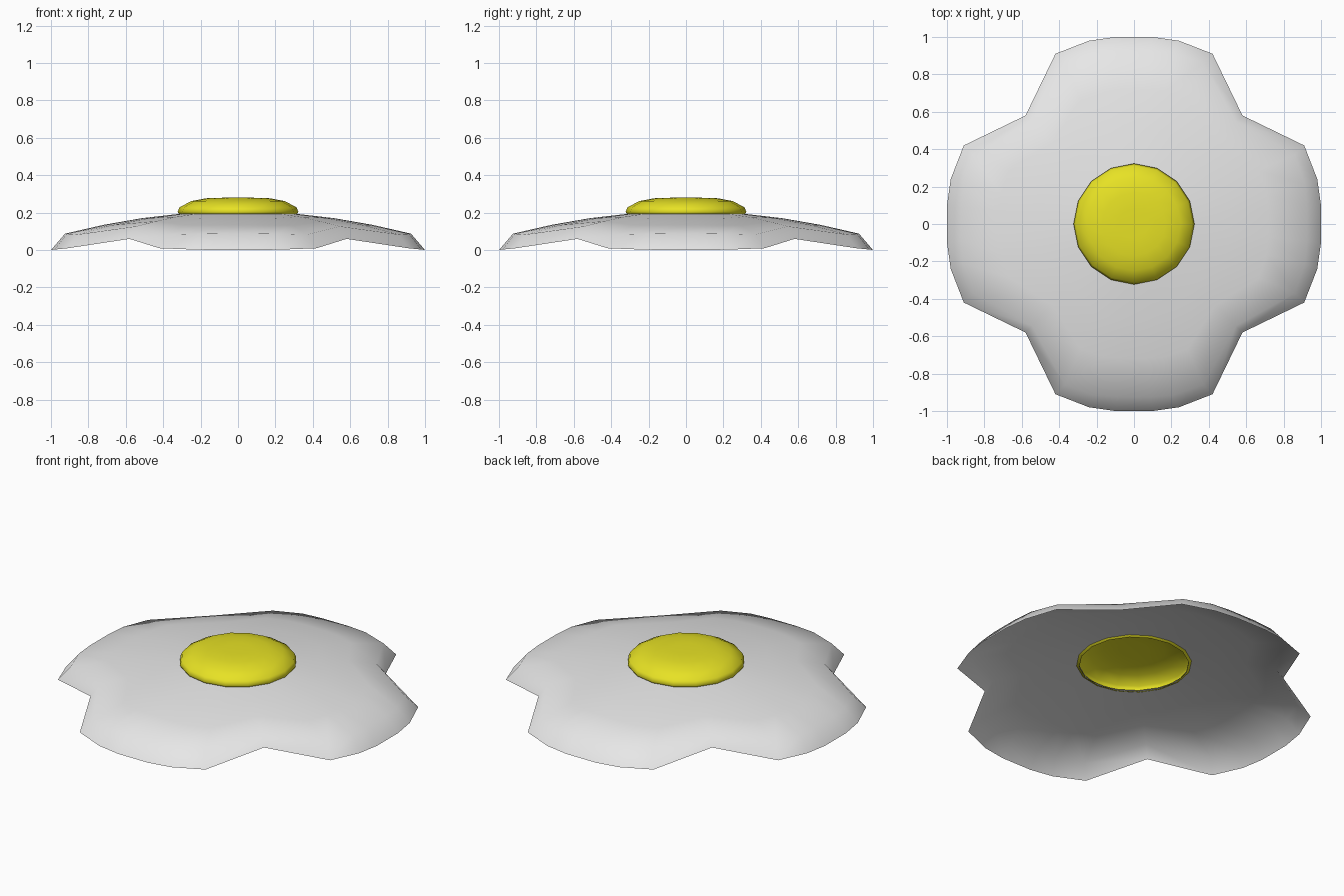
import bpy, bmesh, math

if "Cube" in bpy.data.objects:
    bpy.data.objects.remove(bpy.data.objects["Cube"])


def material(name, rgb):
    m = bpy.data.materials.new(name)
    m.diffuse_color = (*rgb, 1)
    m.use_nodes = True
    m.node_tree.nodes["Principled BSDF"].inputs["Base Color"].default_value = m.diffuse_color
    return m


def loft(name, rings, mat, cap=False):
    """Join equal-length closed rings with quads, open at both ends unless capped."""
    bm = bmesh.new()
    loops = [[bm.verts.new(p) for p in ring] for ring in rings]
    n = len(loops[0])
    for a, b in zip(loops, loops[1:]):
        for i in range(n):
            j = (i + 1) % n
            bm.faces.new((a[i], a[j], b[j], b[i]))
    if cap:
        bm.faces.new(loops[-1])
    for f in bm.faces:
        f.smooth = True
    mesh = bpy.data.meshes.new(name)
    bm.to_mesh(mesh)
    bm.free()
    mesh.materials.append(mat)
    obj = bpy.data.objects.new(name, mesh)
    bpy.context.collection.objects.link(obj)
    return obj


def four_fold(points):
    """Repeat one lobe (x, y, z) four times around z."""
    ring = []
    for k in range(4):
        c, s = round(math.cos(k * math.pi / 2)), round(math.sin(k * math.pi / 2))
        ring += [(x * c - y * s, x * s + y * c, z) for x, y, z in points]
    return ring


def lobe(half, notch):
    """Mirror half a lobe about its axis and end it with the notch."""
    return [(x, -y, z) for x, y, z in reversed(half)] + half + [notch]


# Egg white: outer rim, crease, then a shallow dome up to an open hole
rim = lobe([(1.0, 0.10, 0.0), (0.98, 0.24, 0.003), (0.91, 0.42, 0.01)],
           (0.58, 0.58, 0.06))
crease = lobe([(0.925, 0.09, 0.088), (0.915, 0.21, 0.087), (0.86, 0.37, 0.083)],
              (0.545, 0.545, 0.127))
rim, crease = four_fold(rim), four_fold(crease)
rings = [rim, crease]
hole = 0.30
for t in (0.33, 0.66, 1.0):
    ring = []
    for x, y, z in crease:
        r = math.hypot(x, y)
        k = (1 - t) + t * hole / r
        rr = r * k
        ring.append((x * k, y * k, max(0.208 - 0.14 * rr * rr, z)))
    rings.append(ring)
loft("egg_white", rings, material("white", (0.8, 0.8, 0.8)))

# Yolk: low sixteen-sided cap, open underneath
profile = [(0.30, 0.187), (0.315, 0.192), (0.323, 0.205), (0.312, 0.229),
           (0.25, 0.262), (0.17, 0.277), (0.08, 0.28)]
yolk = [[(r * math.cos(i * math.pi / 8), r * math.sin(i * math.pi / 8), z)
         for i in range(16)] for r, z in profile]
loft("yolk", yolk, material("yellow", (0.8, 0.76, 0.018)), cap=True)
